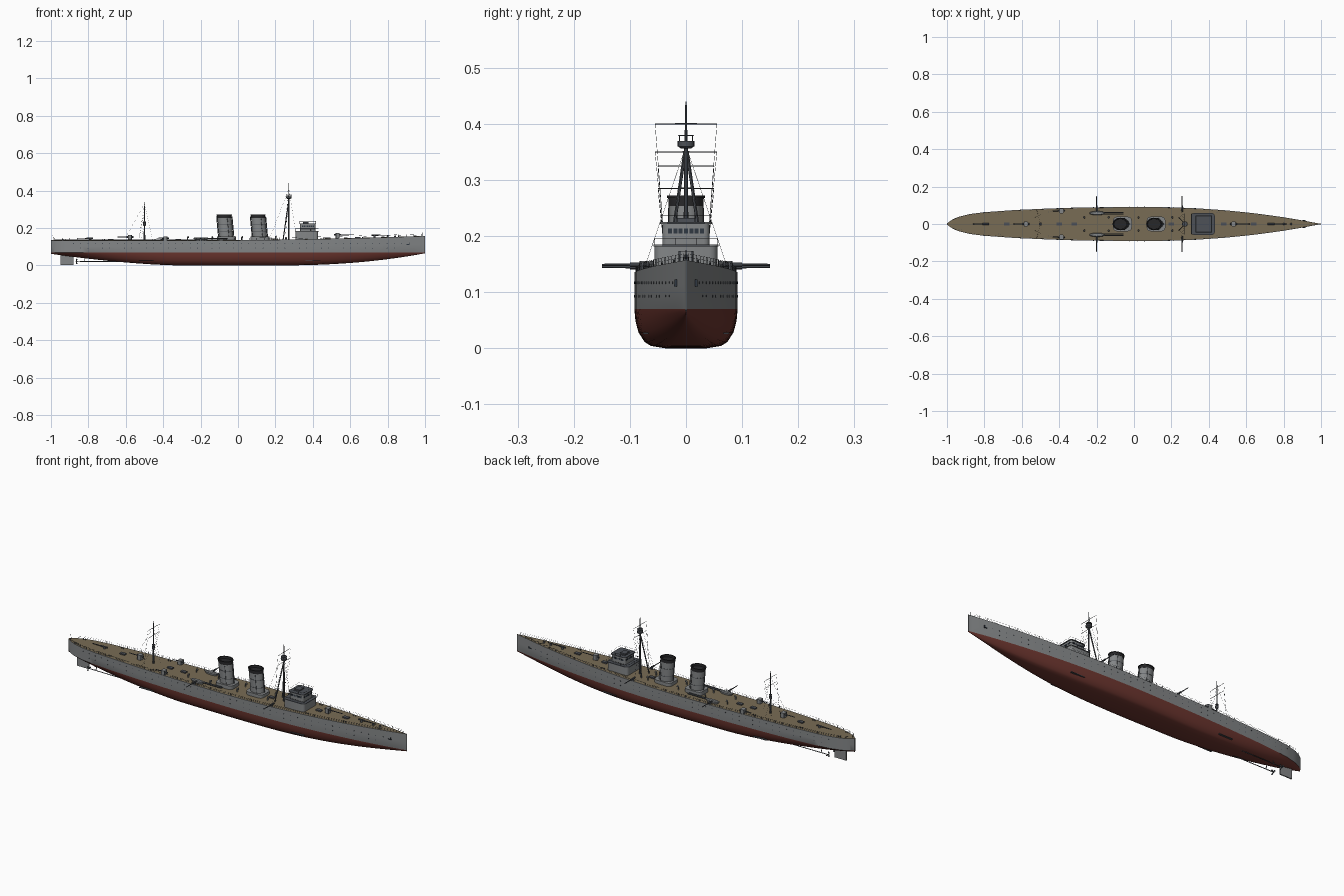
import bpy, bmesh, math
from mathutils import Vector, Matrix

if "Cube" in bpy.data.objects:
    bpy.data.objects.remove(bpy.data.objects["Cube"])

def material(name, r, g, b):
    m = bpy.data.materials.new(name)
    m.diffuse_color = (r, g, b, 1)
    m.use_nodes = True
    m.node_tree.nodes["Principled BSDF"].inputs["Base Color"].default_value = m.diffuse_color
    return m

GREY = material("hull grey", 0.23, 0.24, 0.245)
RED = material("antifouling red", 0.15, 0.036, 0.028)
DECK = material("deck planking", 0.19, 0.15, 0.09)
DARK = material("dark steel", 0.075, 0.083, 0.095)
BLACK = material("funnel black", 0.02, 0.02, 0.022)
GLASS = material("window blue grey", 0.03, 0.04, 0.055)

class Part:
    """One mesh object gathered from simple solids; mat picks the colour of what follows."""
    def __init__(self, name, *mats):
        self.name, self.mats, self.bm, self.mat = name, mats, bmesh.new(), 0

    def paint(self, verts):
        for f in {f for v in verts for f in v.link_faces}:
            f.material_index = self.mat

    def rod(self, a, b, r, r2=None, n=6):
        a, b = Vector(a), Vector(b)
        d = b - a
        mx = Matrix.Translation((a + b) / 2) @ d.to_track_quat('Z', 'Y').to_matrix().to_4x4()
        self.paint(bmesh.ops.create_cone(self.bm, cap_ends=True, segments=n, radius1=r,
                   radius2=r if r2 is None else r2, depth=d.length, matrix=mx)['verts'])

    def box(self, c, s, bevel=0):
        mx = Matrix.Translation(c) @ Matrix.Diagonal((*s, 1))
        vs = bmesh.ops.create_cube(self.bm, size=1, matrix=mx)['verts']
        self.paint(vs)
        if bevel:  # rounds only the upright edges
            es = [e for e in {e for v in vs for e in v.link_edges}
                  if abs(e.verts[0].co.z - e.verts[1].co.z) > 1e-5]
            bmesh.ops.bevel(self.bm, geom=es, offset=bevel, segments=3, profile=0.5, affect='EDGES')

    def loft(self, rings, n=24):  # ring = (cx, cy, z, rx, ry)
        loops = [[self.bm.verts.new((cx + rx * math.cos(2 * math.pi * i / n),
                                     cy + ry * math.sin(2 * math.pi * i / n), z))
                  for i in range(n)] for cx, cy, z, rx, ry in rings]
        for p, q in zip(loops, loops[1:]):
            for i in range(n):
                j = (i + 1) % n
                self.bm.faces.new((p[i], p[j], q[j], q[i])).material_index = self.mat
        self.bm.faces.new(loops[0][::-1]).material_index = self.mat
        self.bm.faces.new(loops[-1]).material_index = self.mat

    def done(self):
        bmesh.ops.recalc_face_normals(self.bm, faces=self.bm.faces)
        me = bpy.data.meshes.new(self.name)
        self.bm.to_mesh(me)
        for m in self.mats:
            me.materials.append(m)
        bpy.context.collection.objects.link(bpy.data.objects.new(self.name, me))

# Hull lines: deck height, keel height and half breadth along the length
STERN = [(-1, .003), (-.975, .022), (-.94, .038), (-.88, .053), (-.8, .063), (-.65, .074),
         (-.5, .081), (-.3, .088), (0, .092)]
def sheer(x): return 0.134 + 0.023 * max(0, (x + 0.1) / 1.1) ** 1.6
def keel(x):
    return 0.065 * ((x - .2) / .8) ** 2.3 if x > .2 else 0.062 * max(0, (-x - .3) / .7) ** 1.6
def half(x):
    if x >= 0: return max(.0015, .092 * (1 - x ** 2.2))
    for (a, p), (b, q) in zip(STERN, STERN[1:]):
        if x <= b: return p + (q - p) * (x - a) / (b - a)

# Hull with red bottom, grey sides and planked deck
WL = 0.07
SECTION = [(0, 0), (0, .4), (.06, .68), (.16, .8), (.4, .92), (.7, .98), (1, 1)]
hull = Part("hull", GREY, RED, DECK)
stations = [-math.cos(math.pi * i / 64) for i in range(65)]
rows = []
for x in stations:
    k, h, v = keel(x), half(x), min(1, abs(x) ** 3)
    pts = [(h * (f * (1 - v) + v * t ** .6), k + t * (WL - k)) for t, f in SECTION]
    pts += [(h, WL + (sheer(x) - WL) * .5), (h, sheer(x)), (h * .96, sheer(x)), (0, sheer(x) + .001)]
    pts = pts + [(-y, z) for y, z in pts[-2:0:-1]]
    rows.append([hull.bm.verts.new((x, y, z)) for y, z in pts])
for p, q in zip(rows, rows[1:]):
    n = len(p)
    for i in range(n):
        j = (i + 1) % n
        f = hull.bm.faces.new((p[i], p[j], q[j], q[i]))
        f.material_index = 1 if i < 6 or i >= n - 6 else 2 if 9 <= i < n - 9 else 0
for end in (rows[0], rows[-1]):
    hull.bm.faces.new(end)
bmesh.ops.remove_doubles(hull.bm, verts=hull.bm.verts, dist=1e-5)
hull.done()

# Portholes, anchors and bilge keels
ports = Part("portholes_and_anchors", GLASS)
for s in (-1, 1):
    for i in range(46):
        x = -.88 + i * .039
        for z in (.117, .093):
            if z > .1 or i % 3:
                ports.rod((x, s * (half(x) - .003), z), (x, s * (half(x) + .0007), z), .0022)
    ports.box((.91, s * (half(.91) + .001), .112), (.016, .006, .004))
    ports.box((.915, s * (half(.915) + .001), .117), (.004, .006, .012))
ports.done()
bilge = Part("bilge_keels", DARK)
for s in (-1, 1):
    for x in (-.49, .4):
        bilge.box((x, s * half(x) * .9, .027), (.08, .01, .003))
bilge.done()

# Rudder, shafts and propellers
rudder = Part("rudder", GREY)
rudder.box((-.915, 0, .03), (.07, .006, .055))
rudder.done()
props = Part("shafts_and_propellers", DARK)
for s in (-1, 1):
    y = s * .03
    props.rod((-.87, y, .022), (-.5, y, .02), .0022)
    props.rod((-.82, y, .022), (-.82, y * .6, .05), .002)
    for k in range(3):
        a = k * 2.094
        props.rod((-.865, y, .022), (-.862, y + .014 * math.cos(a), .022 + .014 * math.sin(a)), .002, .004)
props.done()

# Deck edge railings
rail = Part("deck_railings", DARK)
xs = [-.98 + i * .04 for i in range(50)]
for s in (-1, 1):
    for i, x in enumerate(xs):
        p = Vector((x, s * half(x) * .97, sheer(x)))
        rail.rod(p, p + Vector((0, 0, .012)), .0006, n=4)
        if i:
            for h in (.006, .012):
                rail.rod(last + Vector((0, 0, h)), p + Vector((0, 0, h)), .0003, n=3)
        last = p
rail.done()

# Bridge tiers with window band, roofs and rails
bridge = Part("bridge", GREY, DARK, GLASS)
bridge.box((.368, 0, .159), (.122, .112, .046), .014)
bridge.mat = 1
bridge.box((.368, 0, .183), (.128, .116, .004), .015)
bridge.mat = 0
bridge.box((.373, 0, .203), (.082, .084, .038), .01)
bridge.mat = 1
bridge.box((.373, 0, .2235), (.09, .092, .004), .012)
bridge.box((.362, 0, .228), (.03, .035, .008))
bridge.mat = 2
for k in range(-3, 4):
    for s in (-1, 1):
        bridge.box((.373 + s * .041, k * .0095, .209), (.002, .007, .009))
        bridge.box((.373 + k * .0095, s * .042, .209), (.007, .002, .009))
bridge.mat = 1
for z, hx, hy, cx in ((.185, .062, .056, .368), (.2255, .043, .044, .373)):
    corners = [(cx + a * hx, b * hy, z + .011) for a, b in ((1, 1), (-1, 1), (-1, -1), (1, -1))]
    for a, b in zip(corners, corners[1:] + corners[:1]):
        bridge.rod(a, b, .0005, n=4)
        for t in (0, .33, .67):
            p = Vector(a).lerp(Vector(b), t)
            bridge.rod(p - Vector((0, 0, .011)), p, .0005, n=4)
bridge.done()

# Two raked funnels with black caps, bands and steam pipes
for name, x in (("aft", -.062), ("fore", .118)):
    f = Part(name + "_funnel", GREY, BLACK, DARK)
    f.box((x, 0, .142), (.1, .078, .024), .02)
    at = lambda z: x - .09 * (z - .14)
    f.loft([(at(z), 0, z, .038, .031) for z in (.14, .254)], 32)
    f.mat = 1
    f.loft([(at(z), 0, z, r, r - .007) for z, r in
            ((.254, .0385), (.268, .0385), (.268, .0405), (.272, .0405), (.272, .035), (.26, .034))], 32)
    f.mat = 2
    for z in (.18, .22):
        f.loft([(at(z), 0, z, .0388, .0318), (at(z), 0, z + .002, .0388, .0318)], 32)
    for s in (-1, 1):
        f.rod((at(.14) + s * .041, 0, .14), (at(.262) + s * .041, 0, .262), .0025)
        f.rod((at(.14) + .015, s * .031, .14), (at(.25) + .015, s * .031, .25), .0012)
    f.done()

# Tripod fore mast and pole main mast, with yards and rigging
def mast(name, x, top, yards, nest, legs):
    m = Part(name, DARK)
    m.rod((x, 0, .13), (x, 0, nest), .0045, .0035, 8)
    m.rod((x, 0, nest), (x, 0, top), .0028, .0012)
    for s in (-1, 1):
        if legs:
            m.rod((x - .032, s * .034, .13), (x, s * .002, nest - .01), .003)
        for z, w in yards:
            m.rod((x, 0, z), (x, s * w, z), .0012, .0008)
            m.rod((x, s * w, z), (x - .03, s * .035, .14), .0004, n=3)
        m.rod((x, 0, nest), (x - .02, s * .075, .14), .0004, n=3)
        m.rod((x, 0, top - .03), (x + s * (.1 if s < 0 else .04), 0, .15), .0004, n=3)
    r = .015 if legs else .008
    m.loft([(x, 0, nest - .004, r * .6, r * .6), (x, 0, nest, r, r), (x, 0, nest + .009, r, r)], 16)
    for a in range(6):
        px, py = x + r * .9 * math.cos(a * 1.047), r * .9 * math.sin(a * 1.047)
        m.rod((px, py, nest), (px, py, nest + .018), .0008, n=4)
    m.loft([(x, 0, nest + .018, r, r), (x, 0, nest + .02, r * .9, r * .9)], 16)
    m.done()
mast("fore_mast", .272, .44, [(.4, .055), (.35, .055)], .36, True)
mast("main_mast", -.5, .36, [(.325, .05), (.285, .05)], .215, False)

# Guns: pedestal, optional shield, barrel along dx, dy
def gun(name, x, y, dx, dy, length, up, shield):
    g = Part(name, DARK, GREY)
    z = sheer(x)
    d = Vector((dx, dy, 0))
    p = Vector((x, y, z + up))
    g.rod((x, y, z - .001), p, .009 if shield else .006, .005, 12)
    g.rod(p - d * .016, p + d * .02, .0042, n=8)
    g.rod(p + d * .01, p + d * length, .0026, .0018, 8)
    if shield:
        g.mat = 1
        g.box(p + d * .003 + Vector((0, 0, -.003)),
              (.022, .026, .026) if dx else (.026, .018, .02), .004)
    g.done()
gun("bow_gun", .73, 0, 1, 0, .085, .013, False)
gun("fore_deck_gun", .53, 0, 1, 0, .09, .02, True)
gun("after_deck_gun", -.575, 0, -1, 0, .07, .018, True)
gun("stern_gun", -.79, 0, -1, 0, .07, .011, False)
for s, side in ((-1, "starboard"), (1, "port")):
    gun(side + "_fore_beam_gun", .257, s * .08, 0, s, .07, .011, False)
    gun(side + "_aft_beam_gun", -.2, s * .08, 0, s, .07, .011, False)
    gun(side + "_light_gun", -.385, s * .07, -1, 0, .05, .012, True)
    # Deck mount with long tubes inboard of the beam guns
    t = Part(side + "_tube_mount", GREY, DARK)
    y = s * .058
    t.loft([(-.197, y, .133, .03, .009), (-.197, y, .145, .042, .011), (-.197, y, .149, .036, .007)])
    t.mat = 1
    for o in (-.004, .004):
        t.rod((-.17, y + o, .145), (-.055, y + o, .145), .0028, n=8)
    t.done()

# Deck fittings: hatches, ventilators, bollards and capstans
fit = Part("deck_fittings", DARK, GREY)
for x in (-.68, -.4, -.32, .2, .48, .64):
    fit.box((x, 0, sheer(x) + .003), (.03, .018, .008))
for s in (-1, 1):
    for x in (-.93, -.72, -.45, .45, .66, .85):
        for o in (-.006, .006):
            fit.rod((x + o, s * half(x) * .78, sheer(x)), (x + o, s * half(x) * .78, sheer(x) + .006), .002)
    fit.mat = 1
    for x in (-.27, -.14, .02, .2):
        z, y = sheer(x), s * .035
        fit.rod((x, y, z), (x, y, z + .016), .003, n=8)
        fit.rod((x - .002, y, z + .016), (x + .007, y, z + .018), .003, .0055, 8)
    fit.mat = 0
for x in (.8, .84):
    fit.rod((x, 0, sheer(x)), (x, 0, sheer(x) + .008), .006, .004, 12)
fit.rod((.985, 0, .155), (.985, 0, .175), .0008)
fit.rod((-.985, 0, .133), (-.99, 0, .16), .0008)
fit.done()

# Smooth curved sides, keep edges crisp
for o in bpy.context.scene.objects:
    o.select_set(True)
    bpy.context.view_layer.objects.active = o
bpy.ops.object.shade_smooth_by_angle(angle=math.radians(35))
